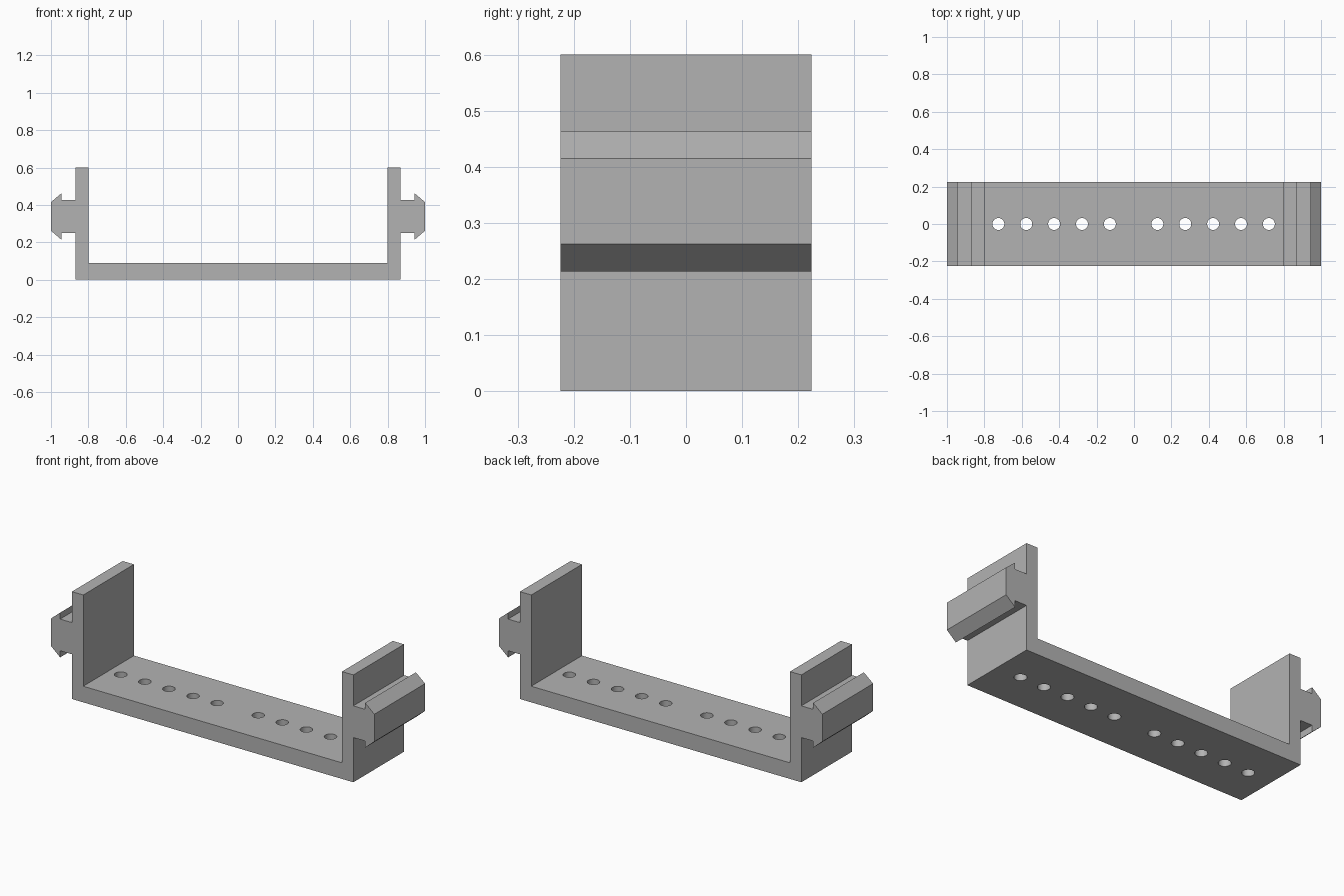
import bpy
import bmesh

cube = bpy.data.objects.get("Cube")
if cube:
    bpy.data.objects.remove(cube, do_unlink=True)

HALF_DEPTH = 0.224
FLOOR_TOP = 0.09
HOLE_RADIUS = 0.032
HOLE_PITCH = 0.149

grey = bpy.data.materials.new("plain_grey")
grey.use_nodes = True
colour = (0.45, 0.45, 0.45, 1)
grey.diffuse_color = colour
grey.node_tree.nodes["Principled BSDF"].inputs["Base Color"].default_value = colour


def add_object(name, bm):
    mesh = bpy.data.meshes.new(name)
    bmesh.ops.recalc_face_normals(bm, faces=bm.faces)
    bm.to_mesh(mesh)
    bm.free()
    obj = bpy.data.objects.new(name, mesh)
    bpy.context.collection.objects.link(obj)
    mesh.materials.append(grey)
    return obj


# U-shaped bracket with a barbed clip rail on each outer wall
half = [
    (0.87, 0), (0.87, 0.25), (0.943, 0.25), (0.943, 0.213), (1, 0.262),
    (1, 0.415), (0.943, 0.463), (0.943, 0.427), (0.87, 0.427),
    (0.87, 0.6), (0.80, 0.6), (0.80, FLOOR_TOP),
]
outline = half + [(-x, z) for x, z in reversed(half)]
bm = bmesh.new()
face = bm.faces.new([bm.verts.new((x, -HALF_DEPTH, z)) for x, z in outline])
side = bmesh.ops.extrude_face_region(bm, geom=[face])["geom"]
bmesh.ops.translate(bm, vec=(0, 2 * HALF_DEPTH, 0),
                    verts=[v for v in side if isinstance(v, bmesh.types.BMVert)])
bracket = add_object("clip_bracket", bm)

# Two rows of round holes through the floor
bm = bmesh.new()
for start in (-0.725, 0.125):
    for i in range(5):
        made = bmesh.ops.create_cone(bm, cap_ends=True, segments=32, depth=0.3,
                                     radius1=HOLE_RADIUS, radius2=HOLE_RADIUS)
        bmesh.ops.translate(bm, verts=made["verts"],
                            vec=(start + i * HOLE_PITCH, 0, FLOOR_TOP / 2))
cutter = add_object("hole_cutter", bm)
cutter.hide_render = True

cut = bracket.modifiers.new("floor_holes", "BOOLEAN")
cut.operation = "DIFFERENCE"
cut.solver = "EXACT"
cut.object = cutter
bpy.ops.object.select_all(action="DESELECT")
bpy.context.view_layer.objects.active = bracket
bracket.select_set(True)
bpy.ops.object.modifier_apply(modifier=cut.name)
bpy.data.objects.remove(cutter, do_unlink=True)
bpy.ops.object.shade_smooth_by_angle()
